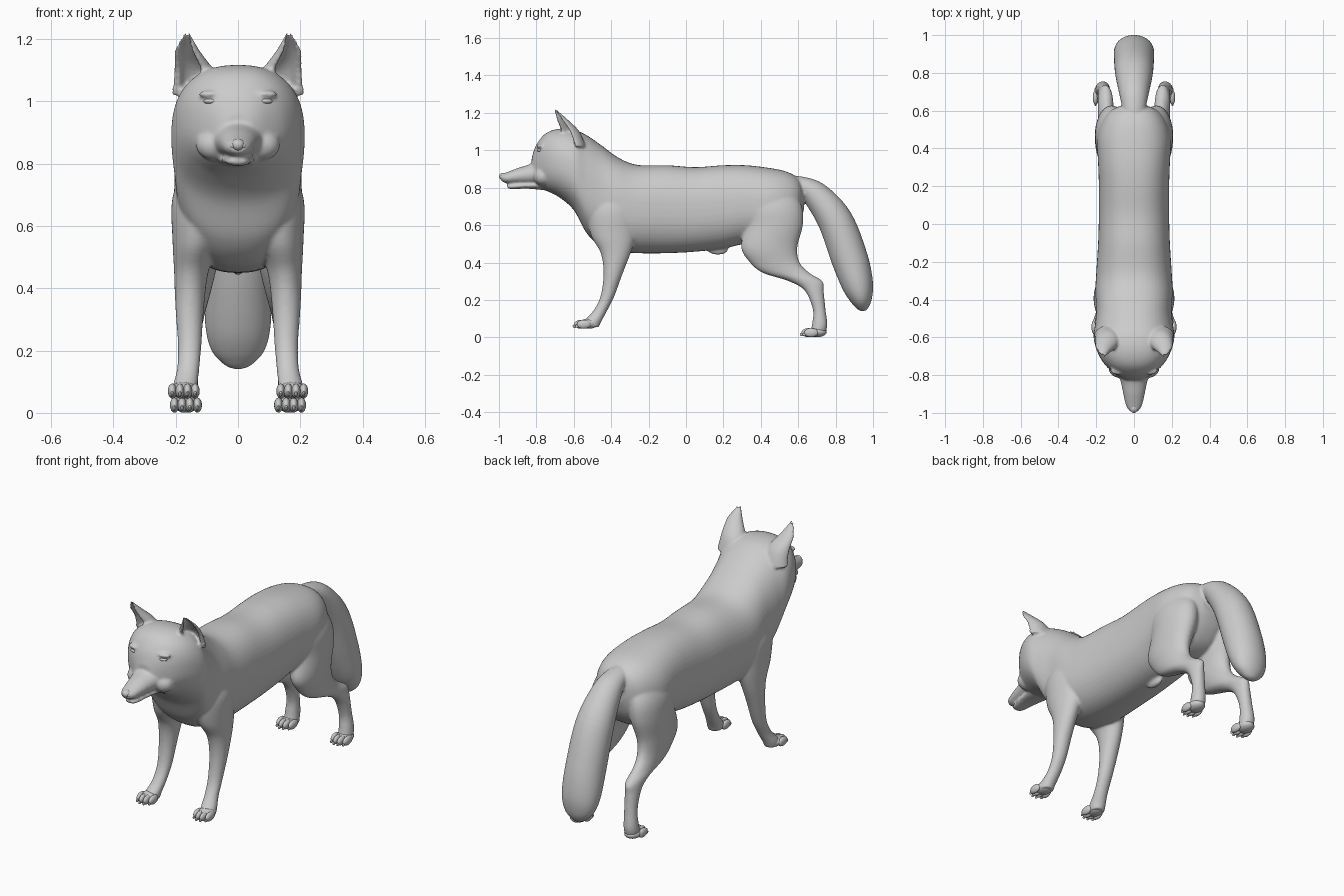
import bpy, bmesh, math
from mathutils import Vector, Matrix

Y, Z = Vector((0, 1, 0)), Vector((0, 0, 1))


def oval(n=40, e=2.0):
    pts = []
    for i in range(n):
        c, s = math.cos(2 * math.pi * i / n), math.sin(2 * math.pi * i / n)
        pts.append((math.copysign(abs(c) ** (2 / e), c), math.copysign(abs(s) ** (2 / e), s)))
    return pts


def cup(n=20, half=118, turn=32, inner=0.66):
    # C-shaped section, open to the front and outside
    angs = [math.radians(90 + turn - half + 2 * half * i / n) for i in range(n + 1)]
    return ([(math.cos(a), math.sin(a)) for a in angs]
            + [(inner * math.cos(a), inner * math.sin(a)) for a in reversed(angs)])


def spline(rows, k=6):
    p = [rows[0]] + list(rows) + [rows[-1]]
    out = []
    for i in range(1, len(p) - 2):
        for j in range(k):
            t = j / k
            out.append([0.5 * (2 * b + (c - a) * t + (2 * a - 5 * b + 4 * c - d) * t * t
                               + (3 * b - a - 3 * c + d) * t ** 3)
                        for a, b, c, d in zip(*p[i - 1:i + 3])])
    return out + [list(rows[-1])]


def loft(bm, rows, up=None, prof=None, mirror=False):
    # rows: x, y, z, half width, half depth along "up" (or across the path)
    prof = prof or oval()
    st = spline(rows)
    for side in ((1, -1) if mirror else (1,)):
        rings = []
        for i, (x, y, z, rx, ru) in enumerate(st):
            u = up
            if u is None:
                a, b = st[max(i - 1, 0)], st[min(i + 1, len(st) - 1)]
                u = Vector((0, a[2] - b[2], b[1] - a[1])).normalized()
            rings.append([bm.verts.new((side * (x + rx * p), y + u.y * ru * q, z + u.z * ru * q))
                          for p, q in prof])
        n = len(prof)
        for r, s in zip(rings, rings[1:]):
            for i in range(n):
                bm.faces.new((r[i], r[(i + 1) % n], s[(i + 1) % n], s[i]))
        bm.faces.new(rings[0])
        bm.faces.new(rings[-1])


def spans(rows):
    # y, top, bottom, half width -> loft rows
    return [(0, y, (t + b) / 2, w, (t - b) / 2) for y, t, b, w in rows]


def ball(bm, c, r, mirror=False):
    for side in ((1, -1) if mirror else (1,)):
        m = Matrix.Translation((side * c[0], c[1], c[2])) @ Matrix.Diagonal((*r, 1))
        bmesh.ops.create_uvsphere(bm, u_segments=20, v_segments=12, radius=1, matrix=m)


def finish(bm, name):
    bmesh.ops.recalc_face_normals(bm, faces=bm.faces)
    for f in bm.faces:
        f.smooth = True
    me = bpy.data.meshes.new(name)
    bm.to_mesh(me)
    bm.free()
    ob = bpy.data.objects.new(name, me)
    bpy.context.collection.objects.link(ob)
    return ob


body = bmesh.new()

# Trunk, neck and skull in one sweep
loft(body, spans([
    (-.825, .96, .84, .045), (-.80, 1.03, .81, .09), (-.75, 1.09, .785, .15),
    (-.68, 1.115, .75, .193), (-.60, 1.11, .68, .214), (-.53, 1.08, .555, .206),
    (-.45, 1.025, .485, .20), (-.36, .96, .46, .205), (-.26, .922, .45, .20),
    (-.10, .92, .45, .19), (.05, .91, .458, .186), (.20, .92, .475, .186),
    (.32, .92, .50, .19), (.45, .905, .50, .195), (.54, .885, .53, .17),
    (.60, .85, .60, .125), (.63, .80, .68, .06)]), Z, oval(48, 2.35))

# Muzzle and lower jaw
loft(body, spans([(-.75, .97, .81, .10), (-.83, .928, .815, .072), (-.90, .905, .82, .057),
                  (-.96, .882, .824, .043), (-.988, .873, .835, .026)]), Z)
loft(body, spans([(-.74, .84, .785, .065), (-.85, .828, .795, .052),
                  (-.93, .82, .792, .037), (-.958, .814, .80, .02)]), Z)

# Brows, cheeks and belly detail
ball(body, (.085, -.775, 1.022), (.042, .024, .013), True)
ball(body, (.075, -.765, .86), (.06, .05, .05), True)
ball(body, (0, .17, .468), (.02, .055, .027))

# Ears
loft(body, [(.135, -.595, 1.02, .078, .06), (.143, -.622, 1.10, .063, .053),
            (.163, -.662, 1.16, .042, .034), (.165, -.690, 1.20, .021, .017),
            (.165, -.703, 1.22, .011, .009)], Y, cup(), True)

# Front legs
loft(body, [(.11, -.39, .78, .07, .09), (.122, -.395, .68, .09, .135),
            (.135, -.388, .55, .075, .122), (.150, -.376, .45, .055, .080),
            (.155, -.390, .34, .046, .051), (.155, -.420, .22, .038, .037),
            (.160, -.460, .14, .036, .037), (.170, -.500, .085, .040, .048),
            (.172, -.510, .055, .038, .045)], Y, None, True)

# Hind legs
loft(body, [(.09, .45, .80, .07, .12), (.112, .46, .70, .088, .16),
            (.122, .47, .60, .085, .155), (.135, .445, .48, .070, .15),
            (.140, .475, .40, .056, .133), (.145, .535, .345, .046, .125),
            (.150, .640, .30, .040, .09), (.155, .685, .25, .036, .051),
            (.160, .712, .15, .034, .034), (.165, .715, .07, .038, .041),
            (.165, .705, .025, .038, .042)], Y, None, True)

# Tail
loft(body, [(0, .53, .835, .045, .03), (0, .62, .81, .063, .05), (0, .70, .755, .08, .074),
            (0, .80, .62, .10, .094), (0, .875, .42, .106, .098), (0, .918, .28, .105, .084),
            (0, .938, .20, .085, .058), (0, .945, .155, .045, .03), (0, .946, .14, .012, .01)])

# Fuse everything into one smooth skin
skin = finish(body, "fox_body")
fuse = skin.modifiers.new("fuse", 'REMESH')
fuse.mode = 'VOXEL'
fuse.voxel_size = 0.007
fuse.use_smooth_shade = True
soft = skin.modifiers.new("soften", 'SMOOTH')
soft.factor = 0.5
soft.iterations = 7

# Paws: pad, four toes and claws on each foot
for name, x, y, z, pad in (("front_paws", .174, -.56, .07, -.522), ("hind_paws", .167, .655, .025, .70)):
    bm = bmesh.new()
    ball(bm, (x, pad, z + .003), (.043, .052, .027), True)
    for i in range(4):
        back = .014 if i in (0, 3) else 0
        tx = x + (i - 1.5) * .0245
        ball(bm, (tx, y + back, z), (.0145, .038, .024), True)
        ball(bm, (tx, y + back - .034, z - .010), (.005, .012, .009), True)
    finish(bm, name)

# Nose with nostrils' wings
bm = bmesh.new()
ball(bm, (0, -.976, .860), (.022, .024, .020))
ball(bm, (.016, -.974, .857), (.012, .018, .012), True)
finish(bm, "nose")

# Eyes
bm = bmesh.new()
ball(bm, (.085, -.779, 1.0), (.026, .018, .010), True)
finish(bm, "eyes")
